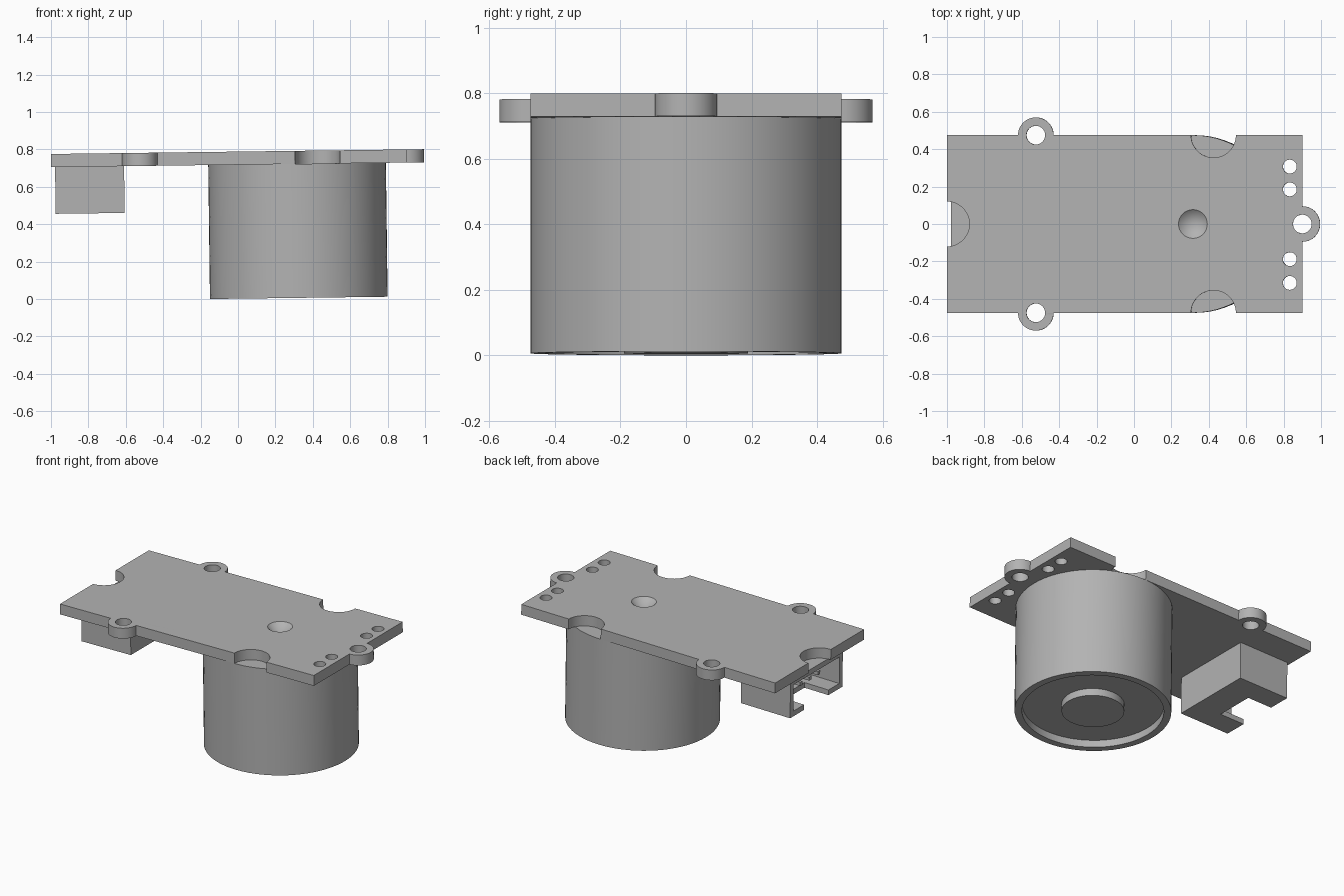
import bpy, bmesh
from math import pi, cos, sin, radians
from mathutils import Matrix, Vector

cube = bpy.data.objects.get("Cube")
if cube:
    bpy.data.objects.remove(cube, do_unlink=True)

TILT = Matrix.Rotation(-0.0128, 4, 'Y')   # whole board leans slightly
BOTTOM, TOP = 0.718, 0.788                # board faces
HALF = 0.475                              # half board width, also the can radius
CAN_X = 0.325

grey = bpy.data.materials.new("plain grey")
grey.use_nodes = True
colour = (0.45, 0.45, 0.45, 1)
grey.diffuse_color = colour
grey.node_tree.nodes["Principled BSDF"].inputs["Base Color"].default_value = colour


def finish(name, mesh):
    """Tilt, colour and shade one part."""
    mesh.transform(TILT)
    mesh.materials.clear()
    mesh.materials.append(grey)
    mesh.name = name
    ob = bpy.data.objects.new(name, mesh)
    bpy.context.collection.objects.link(ob)
    bpy.ops.object.select_all(action='DESELECT')
    ob.select_set(True)
    bpy.context.view_layer.objects.active = ob
    bpy.ops.object.shade_smooth_by_angle(angle=radians(30))
    return ob


def arc(x, y, r, start, end, n=24):
    return [(x + r * cos(start + (end - start) * i / n),
             y + r * sin(start + (end - start) * i / n)) for i in range(n + 1)]


def circle(x, y, r):
    return arc(x, y, r, 0, 2 * pi, 32)[:-1]


def evaluated(ob):
    deps = bpy.context.evaluated_depsgraph_get()
    return bpy.data.meshes.new_from_object(ob.evaluated_get(deps))


def slab(name, outlines, z0, z1):
    """Filled outline with holes, extruded upward."""
    curve = bpy.data.curves.new(name, 'CURVE')
    curve.dimensions, curve.fill_mode = '2D', 'BOTH'
    curve.extrude = (z1 - z0) / 2
    for pts in outlines:
        spline = curve.splines.new('POLY')
        spline.points.add(len(pts) - 1)
        for p, (x, y) in zip(spline.points, pts):
            p.co = (x, y, 0, 1)
        spline.use_cyclic_u = True
    temp = bpy.data.objects.new(name + "_outline", curve)
    bpy.context.collection.objects.link(temp)
    mesh = evaluated(temp)
    bpy.data.objects.remove(temp, do_unlink=True)
    bm = bmesh.new()
    bm.from_mesh(mesh)
    bmesh.ops.remove_doubles(bm, verts=bm.verts, dist=1e-5)
    bmesh.ops.recalc_face_normals(bm, faces=bm.faces)
    bm.to_mesh(mesh)
    bm.free()
    mesh.transform(Matrix.Translation((0, 0, (z0 + z1) / 2)))
    return finish(name, mesh)


def lathe(name, profile, x, steps=72):
    """Spin a radius/height profile about a vertical axis."""
    bm = bmesh.new()
    verts = [bm.verts.new((r, 0, z)) for r, z in profile]
    edges = [bm.edges.new(pair) for pair in zip(verts, verts[1:])]
    bmesh.ops.spin(bm, geom=verts + edges, cent=(0, 0, 0), axis=(0, 0, 1),
                   angle=2 * pi, steps=steps)
    bmesh.ops.remove_doubles(bm, verts=bm.verts, dist=1e-5)
    bmesh.ops.recalc_face_normals(bm, faces=bm.faces)
    bmesh.ops.translate(bm, verts=bm.verts, vec=(x, 0, 0))
    mesh = bpy.data.meshes.new(name)
    bm.to_mesh(mesh)
    bm.free()
    return finish(name, mesh)


def box_mesh(name, low, high):
    low, high = Vector(low), Vector(high)
    bm = bmesh.new()
    bmesh.ops.create_cube(bm, size=1)
    bmesh.ops.scale(bm, verts=bm.verts, vec=high - low)
    bmesh.ops.translate(bm, verts=bm.verts, vec=(low + high) / 2)
    mesh = bpy.data.meshes.new(name)
    bm.to_mesh(mesh)
    bm.free()
    return mesh


# Circuit board: ears stick out, half-round notches bite in
LEFT, RIGHT = -0.99, 0.91
EAR, NOTCH, EAR_X, NOTCH_X = 0.095, 0.12, -0.515, 0.435
outline = [(LEFT, -HALF)]
outline += arc(EAR_X, -HALF, EAR, pi, 2 * pi)
outline += arc(NOTCH_X, -HALF, NOTCH, pi, 0)
outline += [(RIGHT, -HALF)] + arc(RIGHT, 0, EAR, -pi / 2, pi / 2) + [(RIGHT, HALF)]
outline += arc(NOTCH_X, HALF, NOTCH, 0, -pi)
outline += arc(EAR_X, HALF, EAR, 0, pi)
outline += [(LEFT, HALF)] + arc(LEFT, 0, NOTCH, pi / 2, -pi / 2)
holes = [circle(x, y, 0.05) for x, y in ((EAR_X, HALF), (EAR_X, -HALF), (RIGHT, 0))]
holes += [circle(0.843, y, 0.037) for y in (0.307, 0.185, -0.188, -0.315)]
holes.append(circle(CAN_X, 0, 0.077))
slab("circuit_board", [outline] + holes, BOTTOM, TOP)

# Conical dimple in the board above the can
lathe("dimple", [(0, BOTTOM + 0.002), (0.077, TOP)], CAN_X, 32)

# Round can with a recessed underside and a central boss
lathe("round_can", [(0, 0.002), (0.19, 0.002), (0.19, 0.05), (0.43, 0.05), (0.43, 0.002),
                    (HALF, 0.002), (HALF, BOTTOM), (0, BOTTOM)], CAN_X)

# Cable socket: hollow box, open at the board end, notched below
X0, X1, Y, Z0, WALL = -0.969, -0.6, 0.28, 0.468, 0.035
socket = bpy.data.objects.new("socket_blank", box_mesh("socket", (X0, -Y, Z0), (X1, Y, BOTTOM)))
bpy.context.collection.objects.link(socket)
cutters = []
for label, low, high in (
        ("cavity", (X0 - 0.1, WALL - Y, Z0 + WALL), (X1 - 0.05, Y - WALL, BOTTOM - WALL)),
        ("slot", (X0 - 0.1, -0.13, Z0 - 0.1), (X0 + 0.18, 0.13, Z0 + 0.1))):
    cutter = bpy.data.objects.new(label, box_mesh(label, low, high))
    cutter.hide_render = True
    bpy.context.collection.objects.link(cutter)
    mod = socket.modifiers.new(label, 'BOOLEAN')
    mod.operation, mod.solver, mod.object = 'DIFFERENCE', 'EXACT', cutter
    cutters.append(cutter)
bpy.context.view_layer.update()
hollow = evaluated(socket)
for ob in cutters + [socket]:
    bpy.data.objects.remove(ob, do_unlink=True)
finish("cable_socket", hollow)

# Four contact pins inside the socket
for i in range(4):
    y = (i - 1.5) * 0.095
    finish(f"contact_pin_{i + 1}",
           box_mesh("pin", (X0 + 0.08, y - 0.012, 0.58), (X1 - 0.04, y + 0.012, 0.604)))
